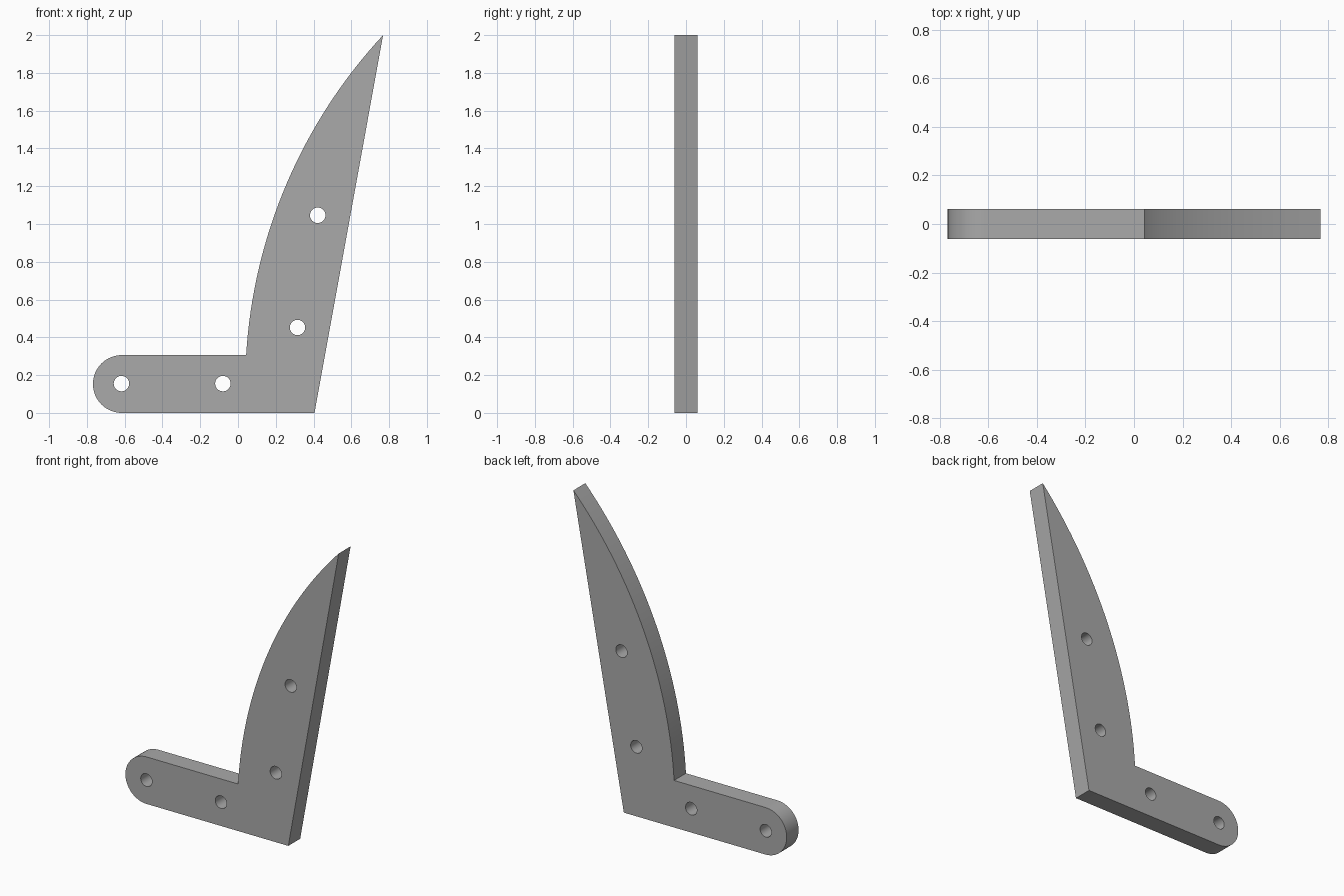
import bpy, bmesh
from math import pi, sin, cos, atan2, asin, hypot
from mathutils import Vector

THICK = 0.122
END, END_R = (-0.615, 0.153), 0.153
INNER, TIP, CORNER = (0.043, 0.306), (0.768, 2.0), (0.405, 0.0)
SAGITTA = 0.16
HOLES = [(-0.617, 0.155), (-0.08, 0.155), (0.315, 0.452), (0.422, 1.046)]
HOLE_R = 0.041

old = bpy.data.objects.get("Cube")
if old:
    bpy.data.objects.remove(old, do_unlink=True)


def arc(center, r, a0, a1, n):
    return [(center[0] + r * cos(a0 + (a1 - a0) * i / n),
             center[1] + r * sin(a0 + (a1 - a0) * i / n)) for i in range(n + 1)]


def bulge(p, q, sagitta, n):
    """Circular arc from p to q, bowed to the left of the chord."""
    dx, dz = q[0] - p[0], q[1] - p[1]
    chord = hypot(dx, dz)
    r = (chord ** 2 / 4 + sagitta ** 2) / (2 * sagitta)
    k = (r - sagitta) / chord
    center = ((p[0] + q[0]) / 2 + dz * k, (p[1] + q[1]) / 2 - dx * k)
    half = asin(chord / 2 / r)
    mid = atan2(dx, -dz)
    return arc(center, r, mid + half, mid - half, n)


# Outline: rounded foot, bowed blade edge, straight back edge
outline = arc(END, END_R, -pi / 2, -3 * pi / 2, 32)
outline += bulge(INNER, TIP, SAGITTA, 32) + [CORNER]
loops = [outline] + [arc(h, HOLE_R, 0, 2 * pi, 32)[:-1] for h in HOLES]

# Fill the outline around the bolt holes, then give it thickness
bm = bmesh.new()
edges = []
for loop in loops:
    verts = [bm.verts.new((x, -THICK / 2, z)) for x, z in loop]
    edges += [bm.edges.new((v, verts[i - 1])) for i, v in enumerate(verts)]
bmesh.ops.triangle_fill(bm, edges=edges, use_beauty=True, normal=Vector((0, -1, 0)))
ext = bmesh.ops.extrude_face_region(bm, geom=bm.faces[:], use_keep_orig=True)
moved = [g for g in ext["geom"] if isinstance(g, bmesh.types.BMVert)]
bmesh.ops.translate(bm, verts=moved, vec=(0, THICK, 0))
bmesh.ops.recalc_face_normals(bm, faces=bm.faces[:])
bmesh.ops.dissolve_limit(bm, angle_limit=0.001, verts=[], edges=[
    e for e in bm.edges if all(abs(f.normal.y) > 0.9 for f in e.link_faces)])

mesh = bpy.data.meshes.new("angled_bracket")
bm.to_mesh(mesh)
bm.free()
bracket = bpy.data.objects.new("angled_bracket", mesh)
bpy.context.collection.objects.link(bracket)

# Plain grey
grey = bpy.data.materials.new("mid_grey")
grey.use_nodes = True
color = (0.4, 0.4, 0.4, 1)
grey.diffuse_color = color
grey.node_tree.nodes["Principled BSDF"].inputs["Base Color"].default_value = color
mesh.materials.append(grey)

bpy.ops.object.select_all(action="DESELECT")
bracket.select_set(True)
bpy.context.view_layer.objects.active = bracket
bpy.ops.object.shade_smooth_by_angle(angle=pi / 6)
